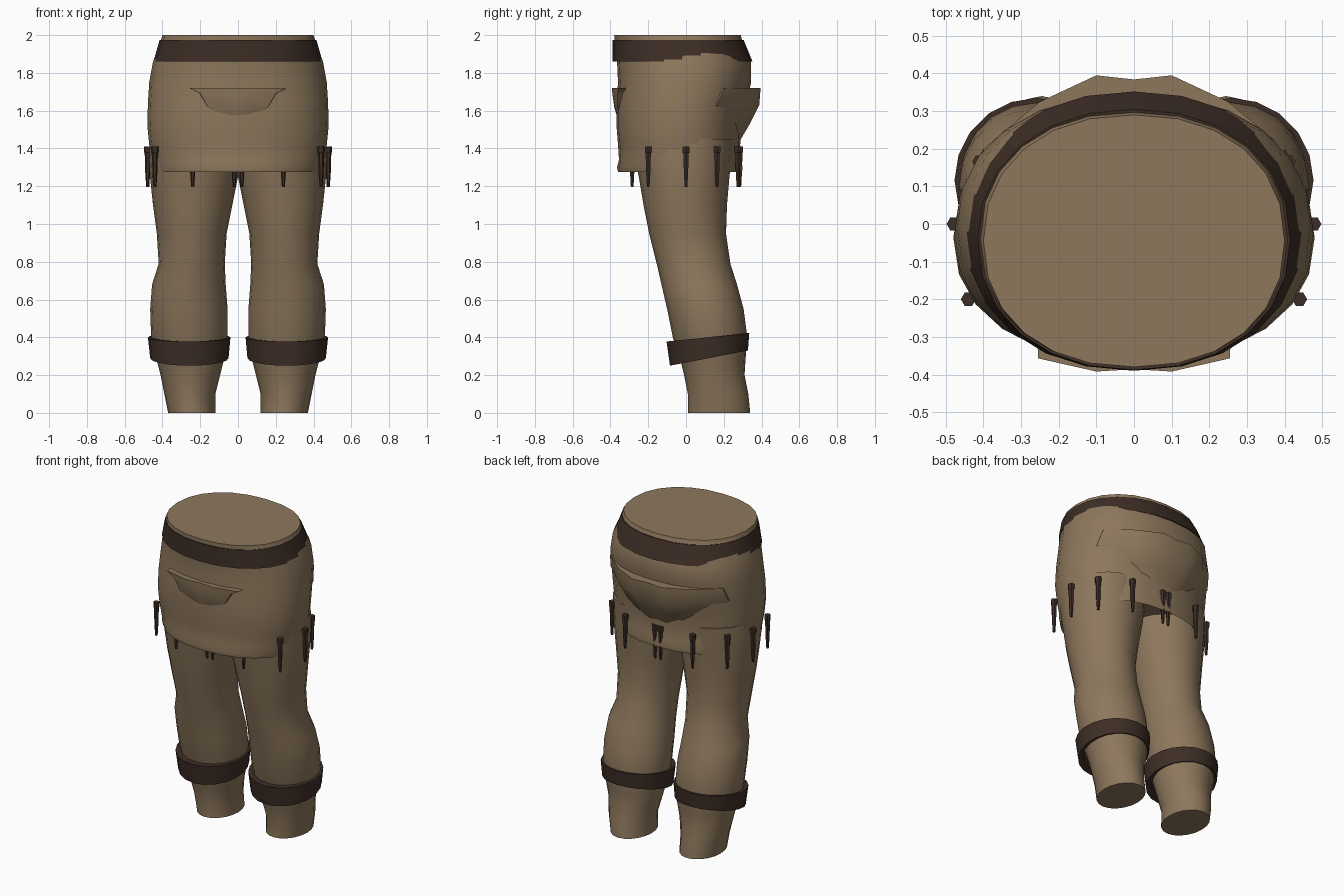
import bpy, bmesh, math


def material(name, rgb):
    m = bpy.data.materials.new(name)
    m.diffuse_color = (*rgb, 1)
    return m


TAN = material("tan hide", (0.27, 0.187, 0.108))
BROWN = material("dark brown leather", (0.047, 0.027, 0.019))


def finish(name, bm, mat, angle=40):
    bmesh.ops.recalc_face_normals(bm, faces=bm.faces)
    me = bpy.data.meshes.new(name)
    bm.to_mesh(me)
    bm.free()
    ob = bpy.data.objects.new(name, me)
    bpy.context.collection.objects.link(ob)
    me.materials.append(mat)
    bpy.ops.object.select_all(action='DESELECT')
    ob.select_set(True)
    bpy.context.view_layer.objects.active = ob
    bpy.ops.object.shade_smooth_by_angle(angle=math.radians(angle))
    return ob


def oval(x0, x1, y0, y1, z, n=24, power=2.0, tilt=0.0):
    """Ring of points filling a box in plan; tilt raises the back."""
    pts = []
    for i in range(n):
        a = 2 * math.pi * i / n
        c, s = math.cos(a), math.sin(a)
        c = math.copysign(abs(c) ** (2 / power), c)
        s = math.copysign(abs(s) ** (2 / power), s)
        pts.append(((x0 + x1) / 2 + c * (x1 - x0) / 2,
                    (y0 + y1) / 2 + s * (y1 - y0) / 2, z + tilt * s))
    return pts


def loft(name, rings, mat, caps=True, closed=False, angle=40):
    bm = bmesh.new()
    rows = [[bm.verts.new(p) for p in r] for r in rings]
    pairs = list(zip(rows, rows[1:]))
    if closed:
        pairs.append((rows[-1], rows[0]))
    for a, b in pairs:
        n = len(a)
        for i in range(n):
            bm.faces.new((a[i], a[(i + 1) % n], b[(i + 1) % n], b[i]))
    if caps and not closed:
        bm.faces.new(rows[0])
        bm.faces.new(rows[-1])
    return finish(name, bm, mat, angle)


# Hips and skirt, with the hem turned under: half width, front y, back y, z
HIPS = [(0.40, -0.32, 0.26, 1.34), (0.425, -0.345, 0.285, 1.29), (0.44, -0.36, 0.297, 1.276),
        (0.447, -0.365, 0.30, 1.30), (0.455, -0.355, 0.29, 1.34), (0.47, -0.36, 0.287, 1.42),
        (0.48, -0.368, 0.295, 1.52), (0.477, -0.368, 0.32, 1.64), (0.47, -0.36, 0.345, 1.75),
        (0.45, -0.365, 0.345, 1.86), (0.412, -0.378, 0.30, 1.96), (0.40, -0.38, 0.29, 2.0)]
loft("hips", [oval(-w, w, f, b, z, power=2.2) for w, f, b, z in HIPS], TAN)

# Belt
loft("belt", [oval(-w, w, f, b, z, power=2.15) for w, f, b, z in
              [(0.40, -0.36, 0.31, 1.87), (0.448, -0.39, 0.352, 1.86),
               (0.415, -0.388, 0.305, 1.975), (0.39, -0.365, 0.28, 1.97)]], BROWN, closed=True)


# Folded hide showing through at front and back
def fold(name, half, mat):
    """half: rows of (z, points from centre outwards) mirrored in x."""
    rings = []
    for z, pts in half:
        rings.append([(x, y, z) for x, y in pts] + [(-x, y, z) for x, y in reversed(pts) if x > 0])
    return loft(name, rings, mat, angle=35)


fold("back_fold", [
    (1.72, [(0, 0.384), (0.10, 0.395), (0.25, 0.325), (0.40, 0.20), (0.38, 0.05)]),
    (1.63, [(0, 0.375), (0.10, 0.388), (0.25, 0.325), (0.42, 0.165), (0.38, 0.05)]),
    (1.53, [(0, 0.33), (0.09, 0.338), (0.21, 0.29), (0.33, 0.16), (0.33, 0.05)]),
    (1.44, [(0, 0.285), (0.06, 0.285), (0.13, 0.26), (0.2, 0.15), (0.2, 0.05)])], TAN)
fold("front_fold", [
    (1.72, [(0, -0.386), (0.10, -0.392), (0.255, -0.357), (0.26, -0.2)]),
    (1.69, [(0, -0.386), (0.10, -0.390), (0.20, -0.362), (0.21, -0.2)]),
    (1.62, [(0, -0.380), (0.08, -0.378), (0.16, -0.362), (0.17, -0.2)]),
    (1.57, [(0, -0.366), (0.04, -0.362), (0.08, -0.352), (0.09, -0.2)])], TAN)

# Legs: inner x, outer x, front y, back y, z
LEG = [(0.12, 0.37, 0.01, 0.34, 0.0), (0.12, 0.39, 0.01, 0.33, 0.10), (0.095, 0.41, -0.01, 0.31, 0.20),
       (0.075, 0.43, -0.03, 0.315, 0.28), (0.055, 0.46, -0.07, 0.325, 0.40),
       (0.055, 0.465, -0.10, 0.305, 0.55), (0.065, 0.455, -0.13, 0.27, 0.68),
       (0.07, 0.42, -0.155, 0.235, 0.79), (0.06, 0.43, -0.195, 0.212, 0.95),
       (0.03, 0.45, -0.225, 0.217, 1.10), (0.0, 0.466, -0.25, 0.23, 1.25),
       (-0.01, 0.47, -0.27, 0.24, 1.34), (0.0, 0.465, -0.28, 0.25, 1.45)]


def side_box(s, x0, x1):
    return (x0, x1) if s > 0 else (-x1, -x0)


for side, s in (("right", 1), ("left", -1)):
    loft(f"{side}_leg", [oval(*side_box(s, a, b), f, k, z, n=20) for a, b, f, k, z in LEG], TAN)

    # Tilted leather band below the knee
    BAND = [(0.08, 0.44, -0.05, 0.30, 0.30, 0.035), (0.05, 0.465, -0.085, 0.328, 0.29, 0.04),
            (0.04, 0.477, -0.103, 0.335, 0.40, 0.022), (0.075, 0.44, -0.06, 0.30, 0.40, 0.022)]
    loft(f"{side}_leg_band", [oval(*side_box(s, a, b), f, k, z, n=20, tilt=t)
                              for a, b, f, k, z, t in BAND], BROWN, closed=True)

    # Hanging fringe spikes around the hem
    SPIKES = [(0.478, 0.0), (0.44, -0.20), (0.41, 0.165), (0.24, 0.275),
              (0.02, 0.285), (0.24, -0.285), (0.02, -0.285)]
    for i, (x, y) in enumerate(SPIKES):
        rings = [oval(s * x - r, s * x + r, y - r, y + r, z, n=6)
                 for r, z in ((0.008, 1.195), (0.013, 1.27), (0.016, 1.375), (0.02, 1.38), (0.02, 1.41))]
        loft(f"{side}_fringe_{i + 1}", rings, BROWN, angle=30)
